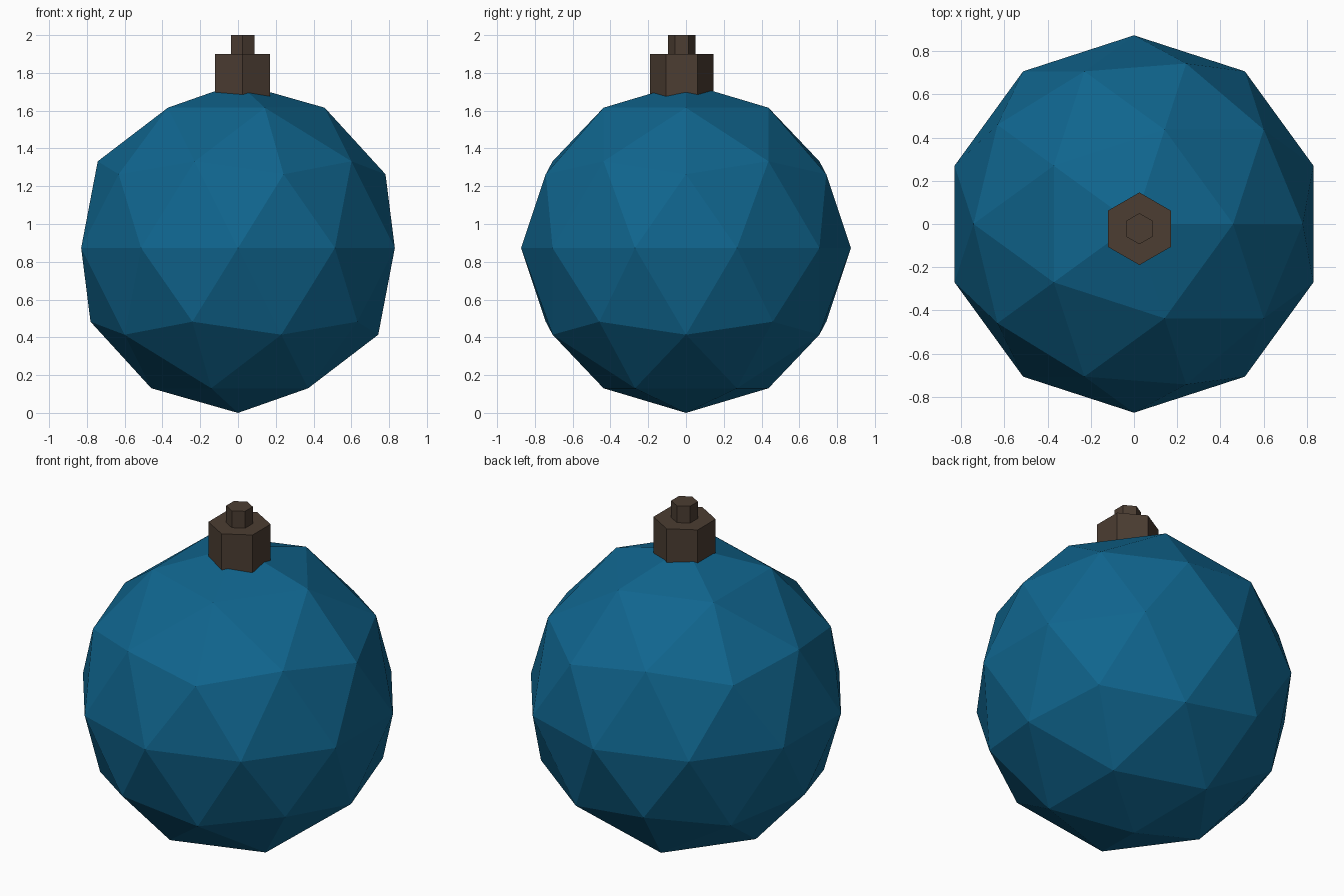
import bpy

if "Cube" in bpy.data.objects:
    bpy.data.objects.remove(bpy.data.objects["Cube"])


def material(name, rgb):
    m = bpy.data.materials.new(name)
    m.diffuse_color = (*rgb, 1.0)
    m.use_nodes = True
    m.node_tree.nodes["Principled BSDF"].inputs["Base Color"].default_value = m.diffuse_color
    return m


def finish(name, mat):
    ob = bpy.context.object
    ob.name = name
    ob.data.materials.append(mat)


def hex_prism(name, radius, bottom, top, mat):
    bpy.ops.mesh.primitive_cylinder_add(
        vertices=6, radius=radius, depth=top - bottom,
        location=(0.025, -0.022, (bottom + top) / 2))
    finish(name, mat)


blue = material("blue_glaze", (0.005, 0.13, 0.27))
brown = material("brown_metal", (0.072, 0.047, 0.032))

# Faceted ball resting on the ground
R = 0.873
bpy.ops.mesh.primitive_ico_sphere_add(subdivisions=2, radius=R, location=(0, 0, R))
finish("bauble_ball", blue)

# Hexagonal cap sunk slightly into the ball, with a small stub on top
hex_prism("cap", 0.168, 1.66, 1.90, brown)
hex_prism("cap_stub", 0.072, 1.89, 2.00, brown)
